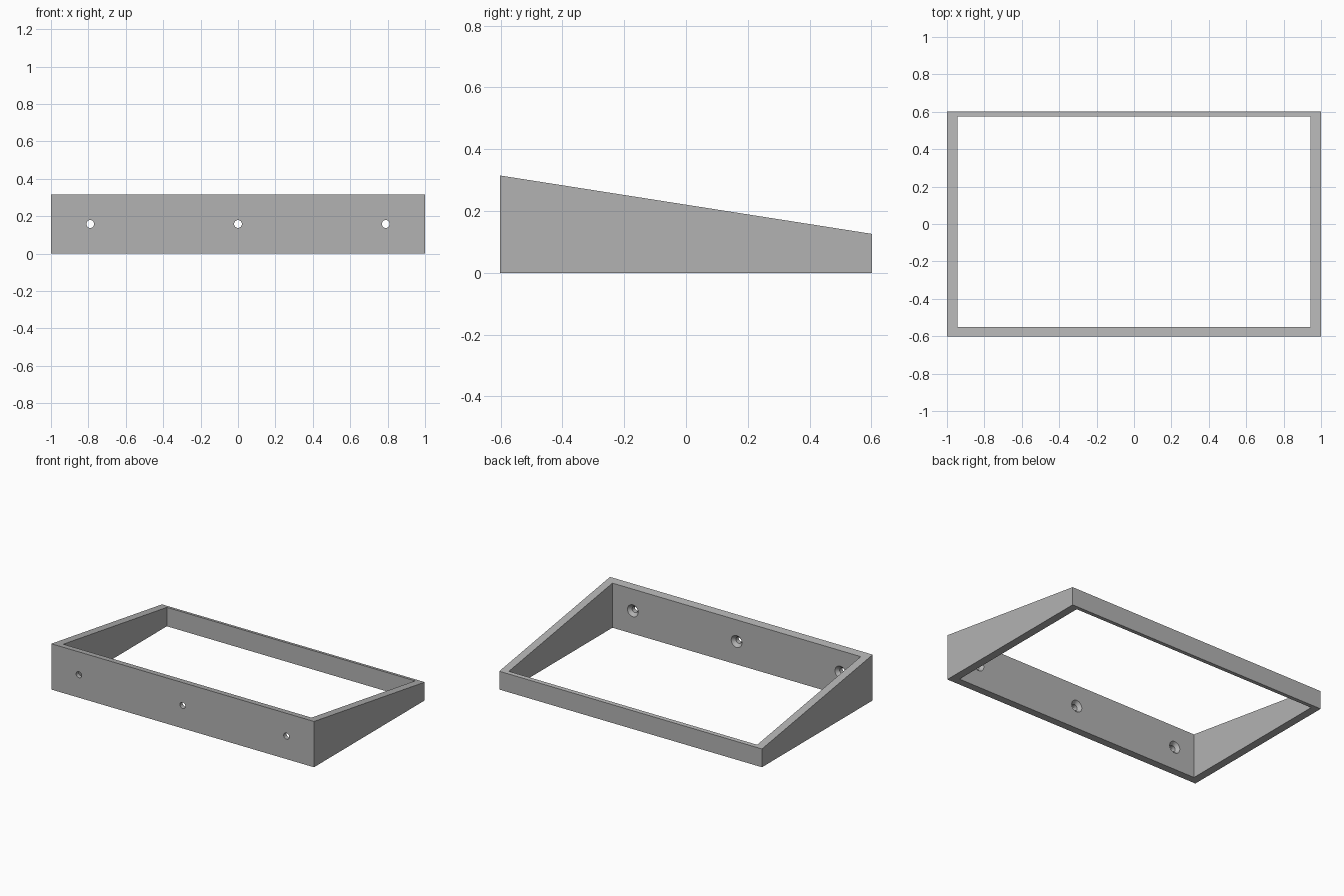
import bpy, bmesh, math

W, D = 1.0, 0.602              # half width and half depth
FRONT_H, BACK_H = 0.315, 0.126
SIDE_IN, FRONT_IN, BACK_IN = 0.945, -0.55, 0.576

cube = bpy.data.objects.get("Cube")
if cube:
    bpy.data.objects.remove(cube, do_unlink=True)

grey = bpy.data.materials.new("plain grey")
grey.use_nodes = True
colour = (0.45, 0.45, 0.45, 1)
grey.diffuse_color = colour
grey.node_tree.nodes["Principled BSDF"].inputs["Base Color"].default_value = colour


def loft(name, rings):
    """Closed solid skinned through rings of equal length."""
    bm = bmesh.new()
    loops = [[bm.verts.new(p) for p in ring] for ring in rings]
    n = len(loops[0])
    for a, b in zip(loops, loops[1:]):
        for i in range(n):
            j = (i + 1) % n
            bm.faces.new((a[i], a[j], b[j], b[i]))
    bm.faces.new(loops[0])
    bm.faces.new(loops[-1])
    bmesh.ops.recalc_face_normals(bm, faces=bm.faces)
    mesh = bpy.data.meshes.new(name)
    bm.to_mesh(mesh)
    bm.free()
    mesh.materials.append(grey)
    obj = bpy.data.objects.new(name, mesh)
    bpy.context.collection.objects.link(obj)
    return obj


def cut(target, cutter):
    cutter.hide_render = True
    mod = target.modifiers.new("cut", 'BOOLEAN')
    mod.operation = 'DIFFERENCE'
    mod.solver = 'EXACT'
    mod.object = cutter
    bpy.context.view_layer.objects.active = target
    bpy.ops.object.modifier_apply(modifier=mod.name)
    bpy.data.objects.remove(cutter, do_unlink=True)


# Wedge body: side profile swept across the width
profile = [(-D, 0), (D, 0), (D, BACK_H), (-D, FRONT_H)]
frame = loft("sloped_frame", [[(x, y, z) for y, z in profile] for x in (-W, W)])

# Open centre
corners = [(-SIDE_IN, FRONT_IN), (SIDE_IN, FRONT_IN), (SIDE_IN, BACK_IN), (-SIDE_IN, BACK_IN)]
cut(frame, loft("opening_cutter", [[(x, y, z) for x, y in corners] for z in (-0.1, 0.5)]))

# Screw holes through the front wall, countersunk on the inside
SEGMENTS = 24
steps = [(0.021, -D - 0.05), (0.021, FRONT_IN - 0.022), (0.041, FRONT_IN), (0.041, FRONT_IN + 0.05)]
for hole_x in (-0.79, 0, 0.79):
    rings = []
    for r, y in steps:
        angles = [math.tau * i / SEGMENTS for i in range(SEGMENTS)]
        rings.append([(hole_x + r * math.cos(a), y, 0.158 + r * math.sin(a)) for a in angles])
    cut(frame, loft("screw_hole_cutter", rings))

# Smooth hole walls, crisp edges elsewhere
bpy.ops.object.select_all(action='DESELECT')
frame.select_set(True)
bpy.context.view_layer.objects.active = frame
bpy.ops.object.shade_smooth_by_angle(angle=math.radians(30))
